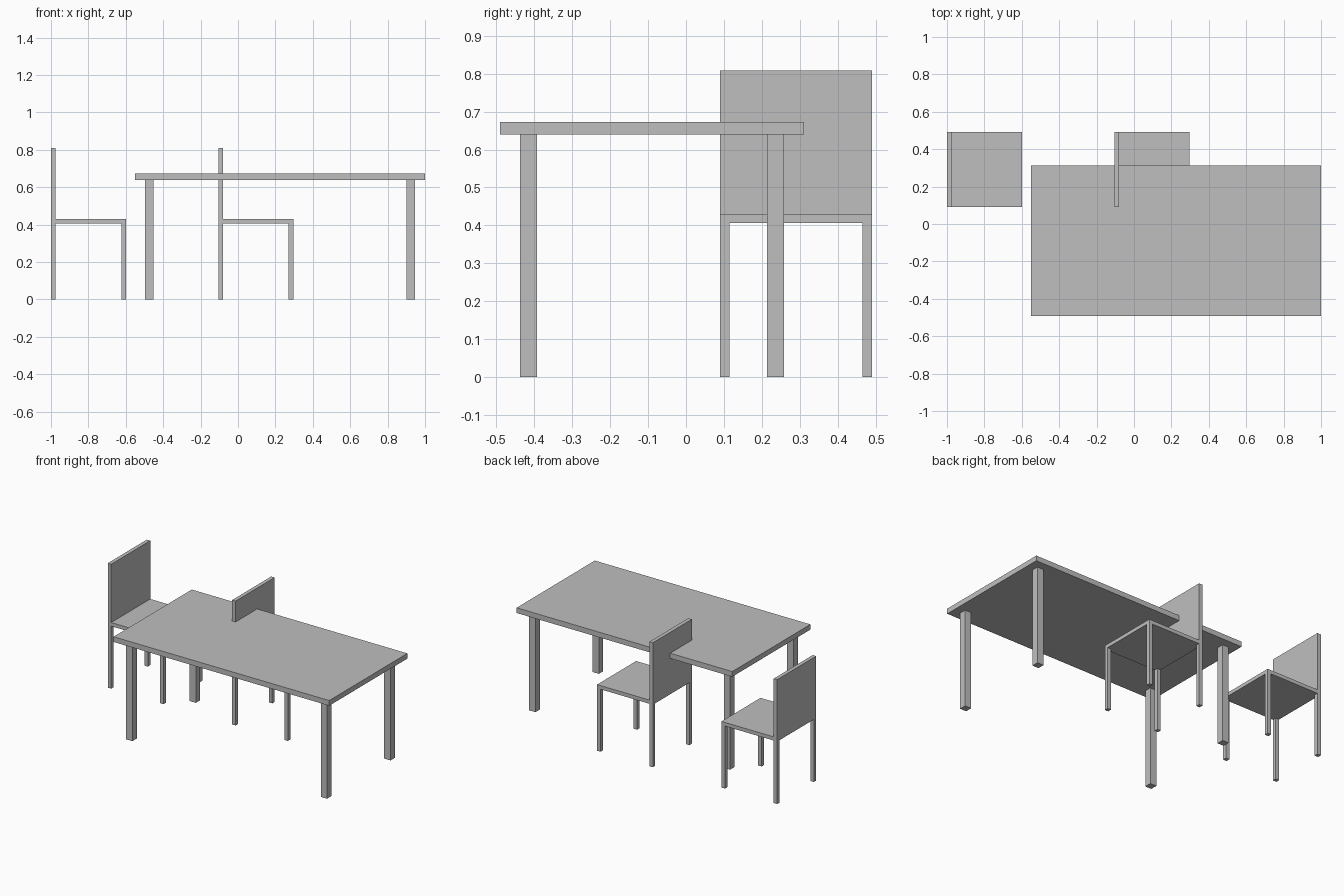
import bpy
from mathutils import Vector

cube = bpy.data.objects.get("Cube")
if cube:
    bpy.data.objects.remove(cube, do_unlink=True)

grey = bpy.data.materials.new("light_grey")
grey.use_nodes = True
colour = (0.52, 0.52, 0.52, 1)
grey.diffuse_color = colour
grey.node_tree.nodes["Principled BSDF"].inputs["Base Color"].default_value = colour


def box(name, low, high):
    """Flat-faced box between two opposite corners."""
    low, high = Vector(low), Vector(high)
    bpy.ops.mesh.primitive_cube_add(size=1, location=(low + high) / 2)
    ob = bpy.context.object
    ob.name = name
    ob.scale = high - low
    bpy.ops.object.transform_apply(location=False, rotation=False, scale=True)
    ob.data.materials.append(grey)


def legs(name, x0, x1, y0, y1, width, top):
    """Four square legs in the corners of a rectangle."""
    for xn, x in (("right", x0), ("left", x1 - width)):
        for yn, y in (("front", y0), ("back", y1 - width)):
            box(f"{name}_leg_{yn}_{xn}", (x, y, 0), (x + width, y + width, top))


def chair(name, x):
    """Chair facing +x, with its backrest on the -x edge."""
    y0, y1, size, thick = 0.09, 0.491, 0.401, 0.025
    seat_low, seat_top, back_top = 0.406, 0.43, 0.809
    legs(name, x, x + size, y0, y1, thick, seat_low)
    box(name + "_seat", (x, y0, seat_low), (x + size, y1, seat_top))
    box(name + "_backrest", (x, y0, seat_top), (x + thick, y1, back_top))


# Table
tx0, tx1, ty0, ty1 = -0.551, 1.0, -0.491, 0.312
inset, table_low, table_top = 0.053, 0.639, 0.673
box("table_top", (tx0, ty0, table_low), (tx1, ty1, table_top))
legs("table", tx0 + inset, tx1 - inset, ty0 + inset, ty1 - inset, 0.045, table_low)

# Chairs
chair("end_chair", -1.0)
chair("side_chair", -0.105)
